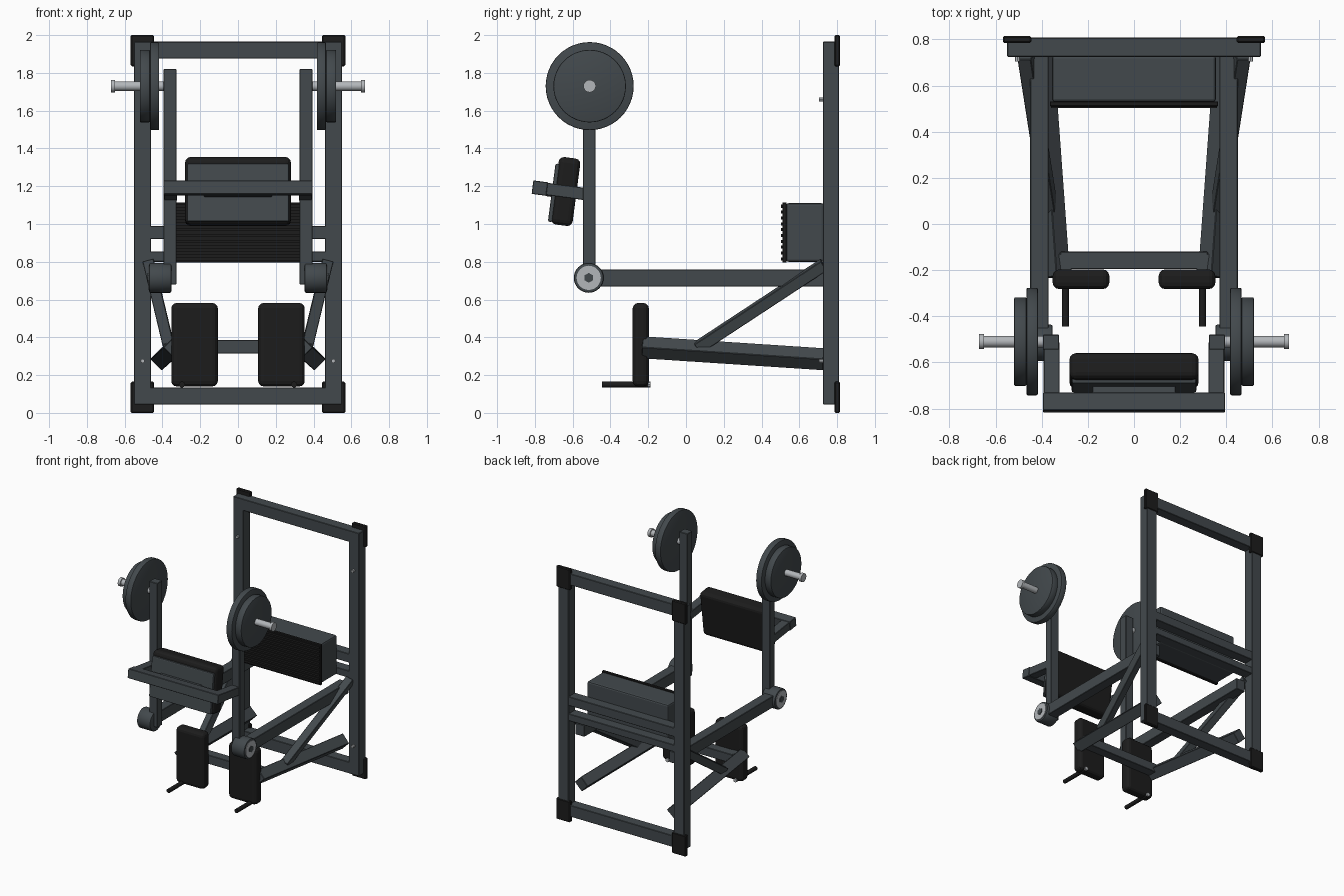
import bpy, bmesh, math
from mathutils import Vector, Matrix

if "Cube" in bpy.data.objects:
    bpy.data.objects.remove(bpy.data.objects["Cube"])


def material(name, col, rough):
    m = bpy.data.materials.new(name)
    m.use_nodes = True
    m.diffuse_color = (*col, 1)
    b = m.node_tree.nodes["Principled BSDF"]
    b.inputs["Base Color"].default_value = (*col, 1)
    b.inputs["Roughness"].default_value = rough
    return m


GREY = material("dark_grey_steel", (0.055, 0.066, 0.073), 0.6)
BLACK = material("black_rubber", (0.012, 0.012, 0.012), 0.7)
STEEL = material("bright_steel", (0.45, 0.47, 0.49), 0.4)


def finish(name, bm, mat, matrix, bevel=0, segs=1):
    if bevel:
        bmesh.ops.bevel(bm, geom=bm.edges[:], offset=bevel, segments=segs,
                        profile=0.5, affect='EDGES')
    bmesh.ops.recalc_face_normals(bm, faces=bm.faces[:])
    me = bpy.data.meshes.new(name)
    bm.to_mesh(me)
    bm.free()
    me.materials.append(mat)
    ob = bpy.data.objects.new(name, me)
    ob.matrix_world = matrix
    bpy.context.collection.objects.link(ob)
    return ob


def block(name, size, centre, mat, rot=None, bevel=0.003, segs=1):
    bm = bmesh.new()
    bmesh.ops.create_cube(bm, size=1)
    bmesh.ops.scale(bm, vec=size, verts=bm.verts)
    mw = Matrix.Translation(centre) @ (rot or Matrix()).to_4x4()
    return finish(name, bm, mat, mw, bevel, segs)


def span(name, lo, hi, mat, **kw):
    """Box between two opposite corners."""
    lo, hi = Vector(lo), Vector(hi)
    size = [abs(c) for c in hi - lo]
    return block(name, size, (lo + hi) / 2, mat, **kw)


def tube(name, a, b, width, height, roll, mat):
    """Rectangular bar between two points, turned about its own length."""
    a, b = Vector(a), Vector(b)
    y = (b - a).normalized()
    x = y.cross(Vector((0, 0, 1))).normalized()
    rot = Matrix((x, y, x.cross(y))).transposed()
    rot = rot @ Matrix.Rotation(roll, 3, 'Y')
    return block(name, (width, (b - a).length, height), (a + b) / 2, mat, rot)


def rod(name, a, b, r, mat, sides=24, bevel=0):
    """Round bar between two points."""
    a, b = Vector(a), Vector(b)
    bm = bmesh.new()
    bmesh.ops.create_cone(bm, cap_ends=True, segments=sides, radius1=r, radius2=r,
                          depth=(b - a).length)
    rims = [e for e in bm.edges if any(len(f.verts) > 4 for f in e.link_faces)]
    if bevel:
        bmesh.ops.bevel(bm, geom=rims, offset=bevel, segments=2, profile=0.5, affect='EDGES')
    rot = (b - a).to_track_quat('Z', 'Y').to_matrix().to_4x4()
    ob = finish(name, bm, mat, Matrix.Translation((a + b) / 2) @ rot)
    if sides > 8:
        for p in ob.data.polygons:
            p.use_smooth = len(p.vertices) == 4
        ob.data.set_sharp_from_angle(angle=math.radians(35))
    return ob


# Rear frame crossbars
for name, z0, z1, y0 in (("top_crossbar", 1.875, 1.965, 0.725),
                         ("bottom_crossbar", 0.045, 0.135, 0.725),
                         ("upper_middle_crossbar", 0.92, 0.99, 0.725),
                         ("lower_middle_crossbar", 0.80, 0.855, 0.725)):
    span(name, (-0.47, y0, z0), (0.47, 0.808, z1), GREY)

# Foot platform with ribbed tread
span("platform_box", (-0.355, 0.53, 0.80), (0.355, 0.73, 1.11), GREY, bevel=0.012, segs=2)
span("tread_plate", (-0.365, 0.51, 0.795), (0.365, 0.532, 1.115), BLACK)
for i in range(10):
    z = 0.815 + i * 0.031
    span(f"tread_rib_{i + 1}", (-0.36, 0.502, z - 0.008), (0.36, 0.512, z + 0.008),
         BLACK, bevel=0)

# Tilted back pad carried between the swing arms
tilt = Matrix.Rotation(math.radians(-7.5), 3, 'X')
block("back_pad", (0.56, 0.115, 0.36), (0, -0.637, 1.172), BLACK, tilt, 0.028, 3)
block("pad_backing", (0.54, 0.024, 0.31), (0, -0.699, 1.165), GREY, tilt, 0.008, 2)
block("pad_crossbar", (0.79, 0.078, 0.072), (0, -0.774, 1.19), GREY, tilt)
block("pad_mount", (0.36, 0.04, 0.07), (0, -0.72, 1.18), GREY, tilt)

# Front lower crossbar
span("front_crossbar", (-0.32, -0.195, 0.315), (0.32, -0.12, 0.385), GREY)

for side, s in (("left", 1), ("right", -1)):
    # Upright with corner caps and bolts
    span(f"{side}_upright", (s * 0.46, 0.725, 0.045), (s * 0.55, 0.81, 1.965), GREY)
    for level, z in (("bottom", 0.0), ("top", 1.835)):
        span(f"{side}_{level}_cap", (s * 0.445, 0.785, z), (s * 0.568, 0.815, z + 0.165),
             BLACK, bevel=0.006)
    for level, z in (("lower", 0.275), ("upper", 1.66)):
        rod(f"{side}_{level}_bolt", (s * 0.505, 0.705, z), (s * 0.505, 0.73, z),
            0.011, STEEL, 8)

    # Main beam, splayed lower beam and diagonal brace
    span(f"{side}_main_beam", (s * 0.37, -0.46, 0.67), (s * 0.45, 0.74, 0.76), GREY)
    tube(f"{side}_lower_beam", (s * 0.335, -0.23, 0.347), (s * 0.405, 0.73, 0.284),
         0.085, 0.085, math.radians(45), GREY)
    tube(f"{side}_brace", (s * 0.365, 0.06, 0.345), (s * 0.47, 0.73, 0.785),
         0.06, 0.06, s * math.radians(18), GREY)

    # Swing arm with pad bracket
    span(f"{side}_swing_arm", (s * 0.325, -0.545, 0.68), (s * 0.395, -0.48, 1.82), GREY)
    block(f"{side}_pad_bracket", (0.07, 0.24, 0.065), (s * 0.357, -0.635, 1.172), GREY, tilt)

    # Pivot housing, face disc and hexagonal hub
    y, z = -0.515, 0.715
    rod(f"{side}_pivot_housing", (s * 0.353, y, z), (s * 0.47, y, z), 0.079, GREY, 32, 0.008)
    rod(f"{side}_pivot_disc", (s * 0.46, y, z), (s * 0.474, y, z), 0.064, STEEL, 32)
    rod(f"{side}_pivot_hub", (s * 0.46, y, z), (s * 0.479, y, z), 0.026, GREY, 6)

    # Weight plates on a steel peg
    y, z = -0.51, 1.73
    rod(f"{side}_large_weight", (s * 0.417, y, z), (s * 0.466, y, z), 0.233, GREY, 48, 0.006)
    rod(f"{side}_small_weight", (s * 0.466, y, z), (s * 0.52, y, z), 0.192, GREY, 48, 0.006)
    rod(f"{side}_weight_peg", (s * 0.34, y, z), (s * 0.66, y, z), 0.025, STEEL, 20)
    rod(f"{side}_peg_end", (s * 0.65, y, z), (s * 0.672, y, z), 0.033, STEEL, 20)

    # Shin pad, its mount and the handle below
    span(f"{side}_shin_pad", (s * 0.107, -0.282, 0.14), (s * 0.353, -0.197, 0.582), BLACK,
         bevel=0.028, segs=3)
    span(f"{side}_pad_plate", (s * 0.27, -0.2, 0.355), (s * 0.345, -0.13, 0.385), GREY)
    rod(f"{side}_handle", (s * 0.297, -0.445, 0.15), (s * 0.297, -0.2, 0.15), 0.016, BLACK, 16)
    rod(f"{side}_handle_bolt", (s * 0.297, -0.21, 0.15), (s * 0.297, -0.188, 0.15),
        0.015, STEEL, 8)
